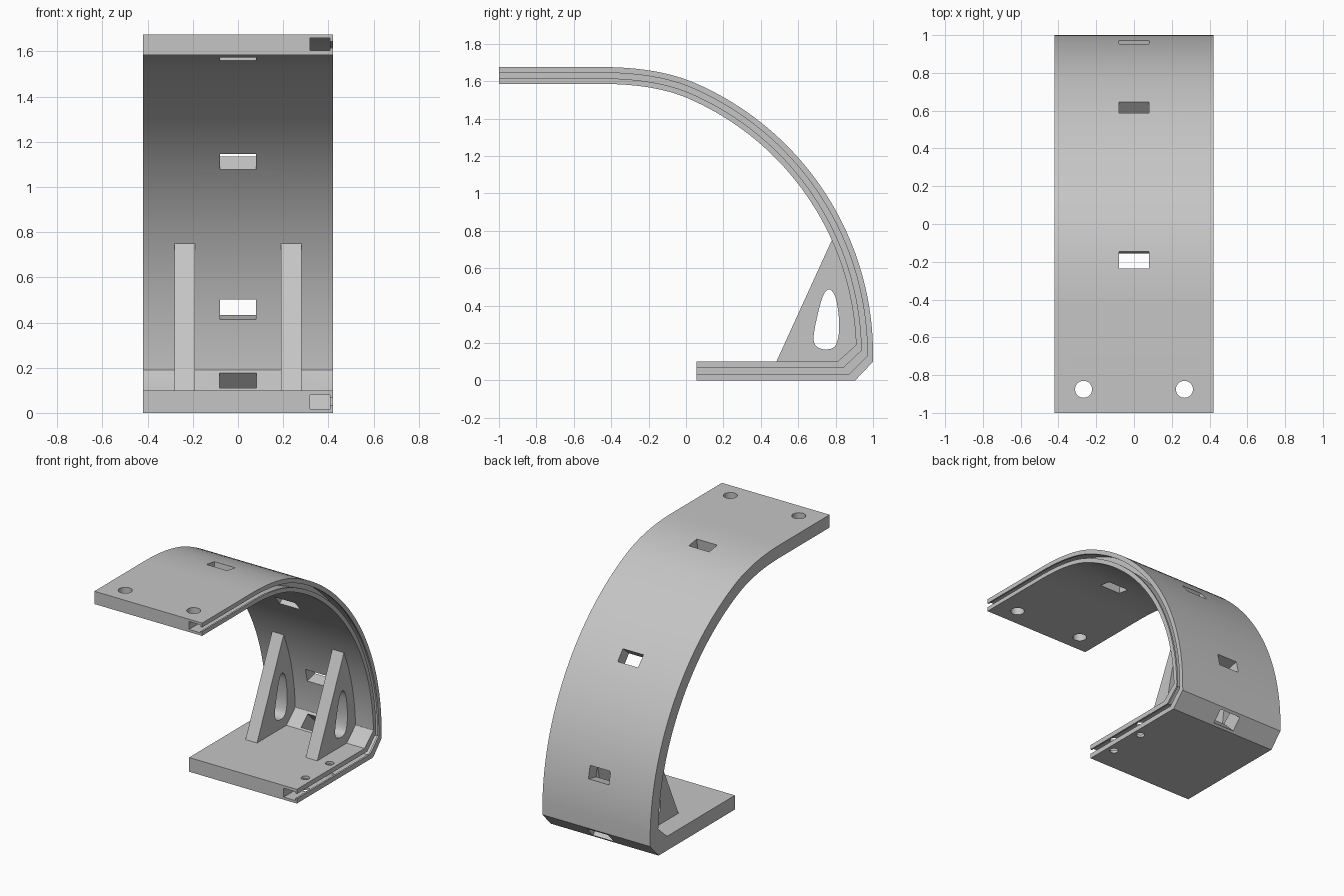
import bpy, bmesh, math
from mathutils import Vector, Matrix

cube = bpy.data.objects.get("Cube")
if cube:
    bpy.data.objects.remove(cube)

# One grey for the whole bracket
grey = bpy.data.materials.new("plain_grey")
grey.use_nodes = True
grey.diffuse_color = (0.56, 0.56, 0.56, 1)
grey.node_tree.nodes["Principled BSDF"].inputs["Base Color"].default_value = grey.diffuse_color

HALF = 0.42                               # half width of the band
CENTRE = Vector((-0.58, 0.14))            # arc centre in the y-z plane
RADIUS, WALL = 1.58, 0.09


def add_object(name, bm):
    bmesh.ops.recalc_face_normals(bm, faces=bm.faces)
    mesh = bpy.data.meshes.new(name)
    bm.to_mesh(mesh)
    bm.free()
    mesh.materials.append(grey)
    obj = bpy.data.objects.new(name, mesh)
    bpy.context.collection.objects.link(obj)
    return obj


def loft(name, rings):
    """Closed rings of points joined in order, with end caps."""
    bm = bmesh.new()
    loops = [[bm.verts.new(p) for p in ring] for ring in rings]
    for a, b in zip(loops, loops[1:]):
        for i in range(len(a)):
            j = (i + 1) % len(a)
            bm.faces.new((a[i], a[j], b[j], b[i]))
    bm.faces.new(loops[0])
    bm.faces.new(loops[-1])
    return add_object(name, bm)


def prism(name, outline, x0, x1):
    return loft(name, [[(x, y, z) for y, z in outline] for x in (x0, x1)])


def cut(target, cutter):
    mod = target.modifiers.new("cut", "BOOLEAN")
    mod.operation, mod.solver, mod.object = "DIFFERENCE", "EXACT", cutter
    bpy.context.view_layer.objects.active = target
    bpy.ops.object.modifier_apply(modifier=mod.name)
    bpy.data.objects.remove(cutter)


def on_arc(angle, radius):
    return CENTRE + radius * Vector((math.cos(angle), math.sin(angle)))


def hole_cutter(x, y, z, radius):
    bm = bmesh.new()
    bmesh.ops.create_cone(bm, cap_ends=True, segments=32, radius1=radius, radius2=radius,
                          depth=0.3, matrix=Matrix.Translation((x, y, z)))
    return add_object("hole_cutter", bm)


def window_cutter(y, z, angle, length, width):
    bm = bmesh.new()
    place = Matrix.Translation((0, y, z)) @ Matrix.Rotation(angle, 4, "X")
    bmesh.ops.create_cube(bm, size=1, matrix=place @ Matrix.Diagonal((width, 0.3, length, 1)))
    return add_object("window_cutter", bm)


def smooth(obj):
    bpy.ops.object.select_all(action="DESELECT")
    obj.select_set(True)
    bpy.context.view_layer.objects.active = obj
    bpy.ops.object.shade_smooth_by_angle(angle=math.radians(25))


# Path of the band as (outer, inner) pairs: flat top, easing curve, arc, chamfer, foot
TOP = 1.675
path = [(Vector((-1, TOP)), Vector((-1, TOP - WALL)))]
start = math.acos((0.05 - CENTRE.x) / RADIUS)
p2 = on_arc(start, RADIUS)
p1 = Vector((p2.x - (TOP - p2.y) * math.tan(start), TOP))
p0 = Vector((-0.45, TOP))
for i in range(12):
    t = i / 12
    point = p0 * (1 - t) ** 2 + p1 * 2 * t * (1 - t) + p2 * t * t
    tangent = ((p1 - p0) * (1 - t) + (p2 - p1) * t).normalized()
    path.append((point, point + WALL * Vector((tangent.y, -tangent.x))))
STEPS = 40
for i in range(STEPS + 1):
    a = start + (0.034 - start) * i / STEPS
    path.append((on_arc(a, RADIUS), on_arc(a, RADIUS - WALL)))
path += [(Vector((1, 0.1)), Vector((0.907, 0.187))),
         (Vector((0.905, 0)), Vector((0.81, 0.1))),
         (Vector((0.055, 0)), Vector((0.055, 0.1)))]

# Cross-section: x and fraction through the wall, with a lipped channel in the left edge
lip, deep = HALF - 0.012, 0.318
section = [(-HALF, 0), (HALF, 0), (HALF, 0.34), (lip, 0.34), (lip, 0.18), (deep, 0.18),
           (deep, 0.8), (lip, 0.8), (lip, 0.67), (HALF, 0.67), (HALF, 1), (-HALF, 1)]
band = loft("curved_band", [[(x, *outer.lerp(inner, f)) for x, f in section]
                            for outer, inner in path])

# Windows through the band, square to its surface
for angle in (0.215, 0.71):
    cut(band, window_cutter(*on_arc(angle, RADIUS - WALL / 2), angle, 0.09, 0.16))
cut(band, window_cutter(-0.195, 1.62, math.radians(83), 0.09, 0.16))
cut(band, window_cutter(0.903, 0.098, math.radians(-45), 0.1, 0.165))

# Screw holes in the top plate, wire holes in the foot
for side in (-1, 1):
    cut(band, hole_cutter(side * 0.267, -0.875, 1.63, 0.045))
for y in (0.23, 0.5):
    cut(band, hole_cutter(0.365, y, 0.05, 0.028))
smooth(band)

# Rounded teardrop opening of the gussets
drop = [Vector(p) for p in ((0.765, 0.487), (0.797, 0.45), (0.815, 0.36), (0.818, 0.26),
                            (0.798, 0.185), (0.75, 0.165), (0.7, 0.18), (0.682, 0.225),
                            (0.7, 0.335), (0.732, 0.45))]
opening = []
for i in range(len(drop)):
    a, b, c, d = (drop[(i + k) % len(drop)] for k in range(4))
    for k in range(5):
        t = k / 5
        opening.append(b + 0.5 * t * (c - a + t * (2 * a - 5 * b + 4 * c - d
                                                   + t * (3 * (b - c) + d - a))))

# Triangular gussets between foot and band
outline = [Vector((0.474, 0.08)), Vector((0.782, 0.755))]
outline += [on_arc(0.425 - 0.39 * i / 12, RADIUS - WALL + 0.02) for i in range(13)]
outline += [Vector((0.82, 0.08))]
for name, x in (("right_gusset", -0.28), ("left_gusset", 0.19)):
    gusset = prism(name, outline, x, x + 0.09)
    cut(gusset, prism("opening_cutter", opening, x - 0.1, x + 0.2))
    smooth(gusset)
